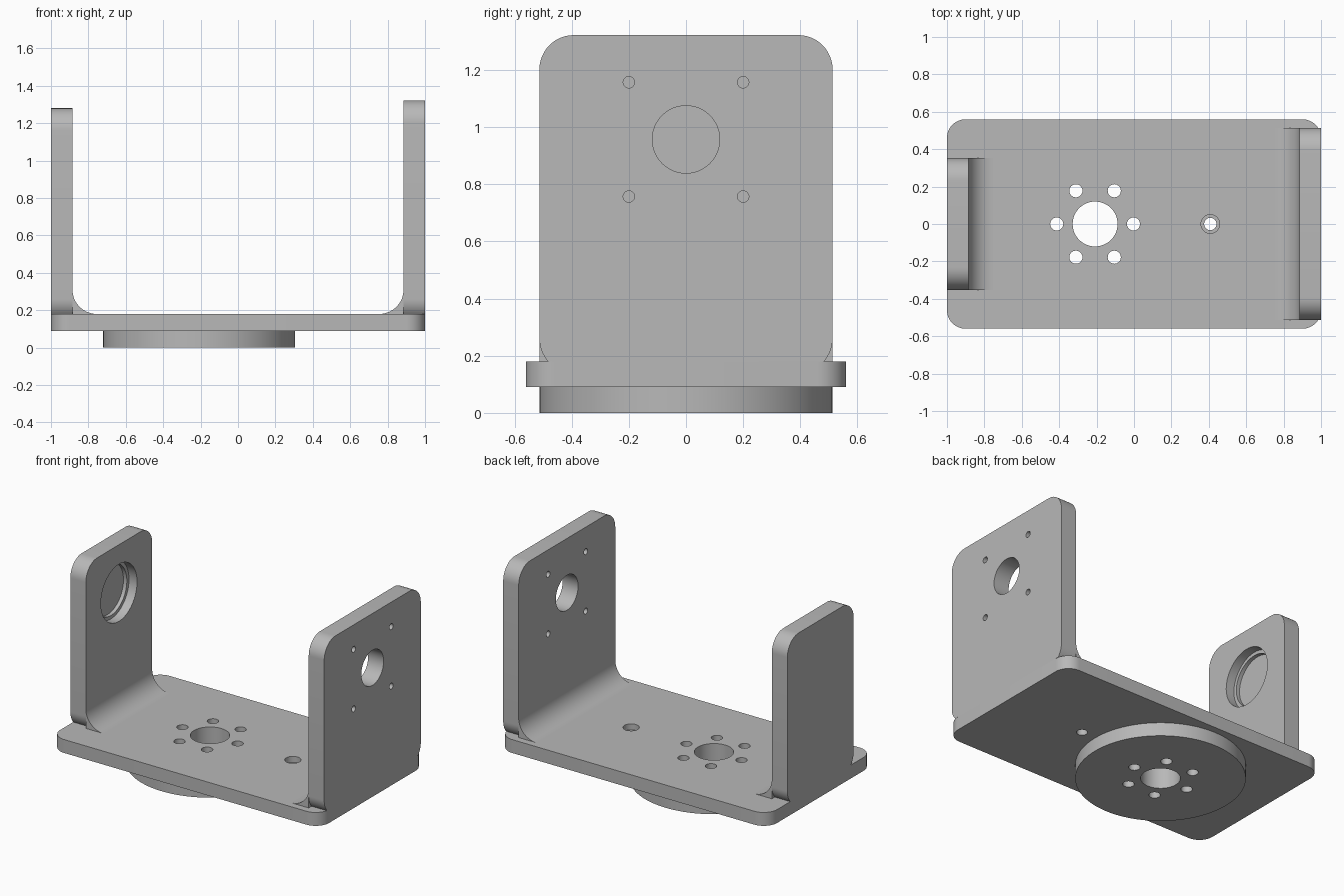
import bpy, bmesh, math
from mathutils import Vector

if "Cube" in bpy.data.objects:
    bpy.data.objects.remove(bpy.data.objects["Cube"], do_unlink=True)

GREY = (0.48, 0.48, 0.48, 1.0)
mat = bpy.data.materials.new("plain grey")
mat.use_nodes = True
mat.diffuse_color = GREY
mat.node_tree.nodes["Principled BSDF"].inputs["Base Color"].default_value = GREY

PLATE_LOW, PLATE_TOP = 0.09, 0.18
THICK, FILLET, CORNER = 0.115, 0.13, 0.12
DISC_X, AXIS_Z = -0.208, 0.957


def arc(cx, cy, r, start, end, steps=12):
    """Points on an arc, angles in degrees."""
    angles = [math.radians(start + (end - start) * i / steps) for i in range(steps + 1)]
    return [(cx + r * math.cos(a), cy + r * math.sin(a)) for a in angles]


def place(axis, u, v, w):
    """Map an outline point (u, v) at depth w to space."""
    return {"x": Vector((w, u, v)), "y": Vector((u, w, v)), "z": Vector((u, v, w))}[axis]


def prism(name, outline, axis, low, high):
    """Extrude a closed outline along an axis."""
    bm = bmesh.new()
    face = bm.faces.new([bm.verts.new(place(axis, u, v, low)) for u, v in outline])
    ext = bmesh.ops.extrude_face_region(bm, geom=[face])
    moved = [g for g in ext["geom"] if isinstance(g, bmesh.types.BMVert)]
    bmesh.ops.translate(bm, verts=moved, vec=place(axis, 0, 0, high - low))
    bmesh.ops.recalc_face_normals(bm, faces=bm.faces)
    mesh = bpy.data.meshes.new(name)
    bm.to_mesh(mesh)
    bm.free()
    mesh.materials.append(mat)
    obj = bpy.data.objects.new(name, mesh)
    bpy.context.collection.objects.link(obj)
    return obj


def disc(name, axis, u, v, r, low, high, sides=64):
    return prism(name, arc(u, v, r, 0, 360, sides)[:-1], axis, low, high)


def activate(obj):
    bpy.ops.object.select_all(action="DESELECT")
    obj.select_set(True)
    bpy.context.view_layer.objects.active = obj


def drill(obj, axis, u, v, r, low, high, sides=48):
    """Cut a round hole and discard the cutter."""
    cutter = disc("hole_cutter", axis, u, v, r, low, high, sides)
    cutter.hide_render = True
    mod = obj.modifiers.new("hole", "BOOLEAN")
    mod.operation, mod.solver, mod.object = "DIFFERENCE", "EXACT", cutter
    activate(obj)
    bpy.ops.object.modifier_apply(modifier=mod.name)
    bpy.data.objects.remove(cutter, do_unlink=True)


def arm(name, side, half, top):
    """Upright wall with rounded corners, undercut where it meets the plate."""
    inner = half - CORNER
    low_z = 0.26
    dip = math.degrees(math.asin((low_z - PLATE_TOP) / CORNER))
    outline = (arc(inner, low_z, CORNER, -dip, 0, 8)
               + arc(inner, top - CORNER, CORNER, 0, 90)
               + arc(-inner, top - CORNER, CORNER, 90, 180)
               + arc(-inner, low_z, CORNER, 180, 180 + dip, 8))
    ends = sorted((side, side * (1 - THICK)))
    wall = prism(name, outline, "x", *ends)
    # concave fillet strip along the inside foot
    face = 1 - THICK
    curve = arc(face - FILLET, PLATE_TOP + FILLET, FILLET, -90, 0, 16)
    profile = [(side * x, z) for x, z in curve + [(face, PLATE_TOP)]]
    return wall, prism(name + "_fillet", profile, "y", -half, half)


# Base plate with rounded corners
outline = []
for sx, sy, start in ((1, 1, 0), (-1, 1, 90), (-1, -1, 180), (1, -1, 270)):
    outline += arc(sx * 0.9, sy * 0.46, 0.1, start, start + 90)
plate = prism("base_plate", outline, "z", PLATE_LOW, PLATE_TOP)

# Round mounting disc beneath
mount = disc("mounting_disc", "z", DISC_X, 0, 0.513, 0, PLATE_LOW, 96)

# Shaft hole and bolt ring through plate and disc
for part in (plate, mount):
    drill(part, "z", DISC_X, 0, 0.12, -0.1, 0.3)
    for x, y in arc(DISC_X, 0, 0.205, 0, 300, 5):
        drill(part, "z", x, y, 0.035, -0.1, 0.3, 32)

# Counterbored screw hole
drill(plate, "z", 0.408, 0, 0.033, 0, 0.3, 32)
drill(plate, "z", 0.408, 0, 0.05, 0.14, 0.3, 32)

# Tall arm with motor opening and four screw holes
left_arm, left_fillet = arm("left_arm", 1, 0.513, 1.322)
drill(left_arm, "x", 0, AXIS_Z, 0.118, 0.8, 1.1)
for y in (-0.2, 0.2):
    for dz in (-0.2, 0.2):
        drill(left_arm, "x", y, AXIS_Z + dz, 0.02, 0.8, 1.1, 24)

# Narrow arm with a stepped blind bearing seat
right_arm, right_fillet = arm("right_arm", -1, 0.352, 1.28)
drill(right_arm, "x", 0, AXIS_Z, 0.192, -0.945, -0.8, 64)
drill(right_arm, "x", 0, AXIS_Z, 0.169, -0.97, -0.8, 64)

for part in (plate, mount, left_arm, left_fillet, right_arm, right_fillet):
    activate(part)
    bpy.ops.object.shade_smooth_by_angle(angle=math.radians(30))
